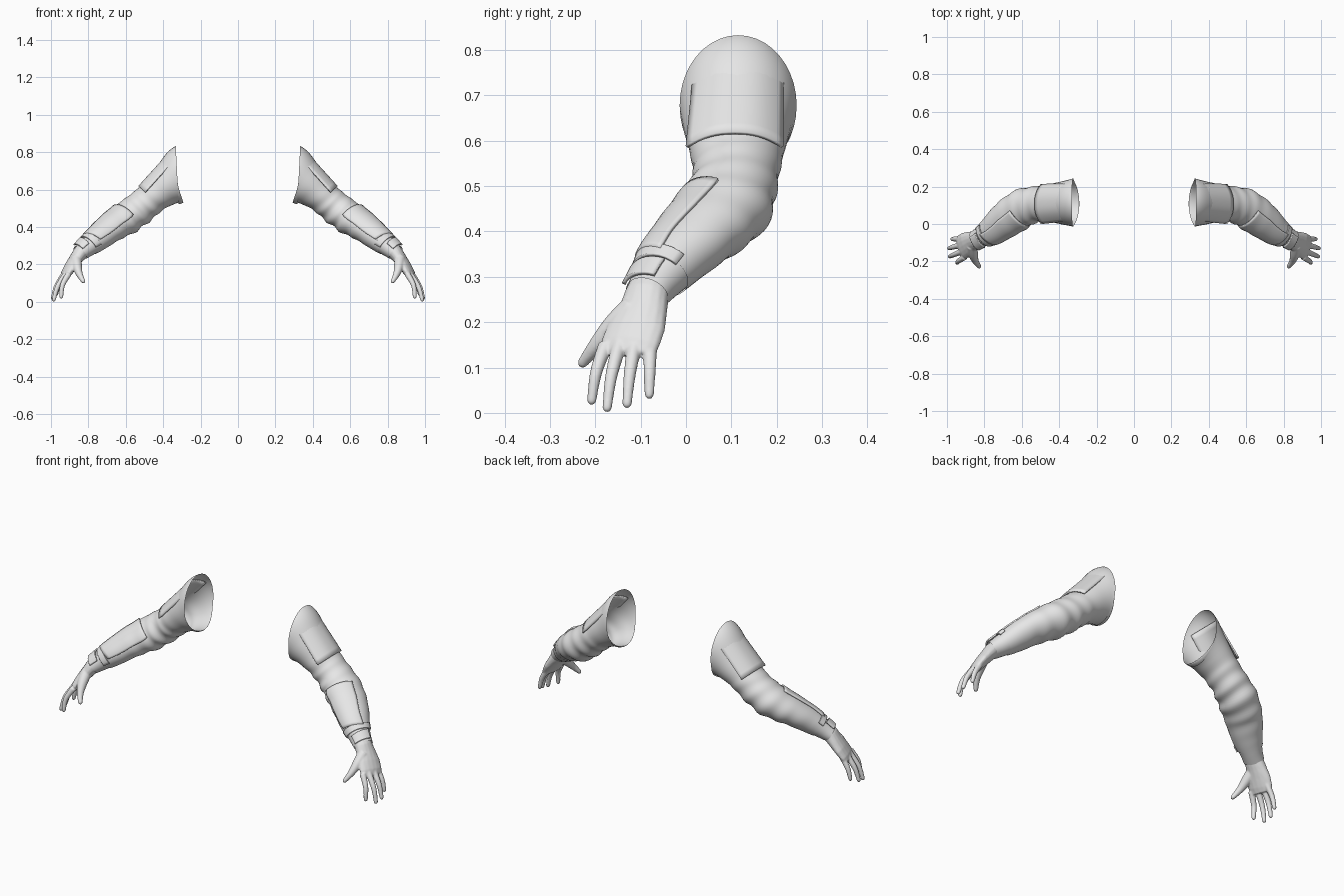
import bpy, bmesh
from math import sin, cos, pi, exp, radians
from mathutils import Vector

if "Cube" in bpy.data.objects:
    bpy.data.objects.remove(bpy.data.objects["Cube"], do_unlink=True)

grey = bpy.data.materials.new("light_grey")
grey.use_nodes = True
grey.diffuse_color = (0.8, 0.8, 0.8, 1)
grey.node_tree.nodes["Principled BSDF"].inputs["Base Color"].default_value = (0.8, 0.8, 0.8, 1)

# Arm sections from shoulder to wrist: centre, half width, half height
ARM = [((.325, .115, .678), .126, .152), ((.36, .113, .64), .117, .118),
       ((.445, .112, .57), .099, .087), ((.515, .108, .51), .091, .085),
       ((.595, .085, .45), .099, .085), ((.68, .03, .395), .092, .073),
       ((.755, -.03, .335), .074, .063), ((.81, -.065, .29), .057, .051),
       ((.845, -.086, .262), .052, .043)]


def spline(values, s):
    """Smooth interpolation through a list of vectors."""
    i = max(0, min(int(s), len(values) - 2))
    f = s - i
    a, b, c, d = (values[max(0, min(k, len(values) - 1))] for k in range(i - 1, i + 3))
    return b + (c - a) * (f / 2) + (a * 2 - b * 5 + c * 4 - d) * (f * f / 2) \
        + (b * 3 - a - c * 3 + d) * (f ** 3 / 2)


CENTRES = [Vector(c) for c, _, _ in ARM]
RADII = [Vector((u, v)) for _, u, v in ARM]


def arm_point(s, angle, offset=0.0):
    """Point on the sleeve; 0 is the back, 90 the top, 180 the front."""
    t = (spline(CENTRES, s + .05) - spline(CENTRES, max(0, s - .05))).normalized()
    if s < 1.5:
        t = Vector((1, 0, -.05)).lerp(t, s / 1.5).normalized()
    u = Vector((0, 0, 1)).cross(t).normalized()
    v = t.cross(u)
    r = spline(RADII, s)
    # Cloth folds, strongest inside the elbow
    strength = .006 * exp(-((s - 3.6) / 1.3) ** 2) * (.6 - .4 * sin(angle))
    offset += strength * sin(s * 8 + 2.2 * cos(angle + .6))
    return spline(CENTRES, s) + u * cos(angle) * (r.x + offset) + v * sin(angle) * (r.y + offset)


def add_grid(bm, rows, closed=False, caps=False):
    vs = [[bm.verts.new(p) for p in row] for row in rows]
    n = len(vs[0])
    for a, b in zip(vs, vs[1:]):
        for j in range(n if closed else n - 1):
            k = (j + 1) % n
            bm.faces.new((a[j], a[k], b[k], b[j]))
    if caps:
        bm.faces.new(vs[0][::-1])
        bm.faces.new(vs[-1])


def finish(name, bm, thickness=0.0, blend=False):
    bmesh.ops.recalc_face_normals(bm, faces=bm.faces)
    mesh = bpy.data.meshes.new(name)
    bm.to_mesh(mesh)
    bm.free()
    mesh.materials.append(grey)
    ob = bpy.data.objects.new(name, mesh)
    bpy.context.collection.objects.link(ob)
    if thickness:
        m = ob.modifiers.new("thickness", "SOLIDIFY")
        m.thickness, m.offset = thickness, 0
    if blend:
        m = ob.modifiers.new("blend", "REMESH")
        m.mode, m.voxel_size, m.use_smooth_shade = "VOXEL", .004, True
        m = ob.modifiers.new("soften", "SMOOTH")
        m.factor, m.iterations = .5, 4
    m = ob.modifiers.new("other_arm", "MIRROR")
    m.use_mirror_merge = False
    bpy.ops.object.select_all(action="DESELECT")
    ob.select_set(True)
    bpy.context.view_layer.objects.active = ob
    bpy.ops.object.shade_smooth_by_angle(angle=radians(40))


def sleeve(name, s0, s1, steps, offset=0.0):
    bm = bmesh.new()
    add_grid(bm, [[arm_point(s0 + (s1 - s0) * i / steps, 2 * pi * j / 40, offset)
                   for j in range(40)] for i in range(steps + 1)], closed=True)
    finish(name, bm)


def panel(name, s0, s1, a0, a1, offset, thickness, skew=0.0):
    bm = bmesh.new()
    rows = []
    for i in range(15):
        rows.append([arm_point(s0 + (s1 - s0) * i / 14 + skew * j / 12,
                               radians(a0 + (a1 - a0) * j / 12), offset) for j in range(13)])
    add_grid(bm, rows)
    finish(name, bm, thickness)


# Sleeves and cuffs
sleeve("sleeves", 0, 6.65, 70, .003)
sleeve("cuffs", 6.3, 8, 16, 0)

# Raised cloth panels on the forearms and wrists
panel("forearm_panels", 4.25, 6.5, 78, 168, .008, .008, -.25)
panel("sleeve_hems", 6.35, 6.75, 35, 190, .006, .008)
panel("wrist_flaps", 6.85, 7.75, 60, 150, .008, .009, .2)

# Curved plates over the upper arms
bm = bmesh.new()
top, bottom = Vector((.385, .116, .777)), Vector((.53, .107, .617))
out = Vector((.74, 0, .67))
plate = []
for i in range(9):
    a = i / 8
    row = []
    for j in range(17):
        b = j / 8 - 1
        row.append(top.lerp(bottom, a) + Vector((0, (.098 + .007 * a) * b, 0))
                   - out * .046 * abs(b) ** 2.4)
    plate.append(row)
add_grid(bm, plate)
finish("shoulder_plates", bm, .008)


# Hands: palm, fingers and thumb blended into one skin
def tube(bm, sections, side):
    rows = []
    for i, (c, ru, rv) in enumerate(sections):
        before = Vector(sections[max(0, i - 1)][0])
        after = Vector(sections[min(len(sections) - 1, i + 1)][0])
        t = (after - before).normalized()
        u = (side - t * side.dot(t)).normalized()
        v = t.cross(u)
        rows.append([Vector(c) + u * ru * cos(k * pi / 8) + v * rv * sin(k * pi / 8)
                     for k in range(16)])
    add_grid(bm, rows, closed=True, caps=True)


def digit(bm, points, radii, side):
    """Tapered finger along a smooth path with a rounded tip."""
    path = [Vector(p) for p in points]
    size = [Vector((r, r)) for r in radii]
    n = len(path) - 1
    sections = []
    for i in range(13):
        s = n * i / 12
        r = spline(size, s).x
        sections.append((spline(path, s), r, r))
    tip, r = path[-1], radii[-1]
    ahead = (path[-1] - path[-2]).normalized()
    sections.append((tip + ahead * r * .6, r * .75, r * .75))
    sections.append((tip + ahead * r * .9, r * .35, r * .35))
    tube(bm, sections, side)


bm = bmesh.new()
across = Vector((.25, .97, 0))
tube(bm, [((.828, -.078, .28), .048, .038), ((.845, -.086, .26), .05, .039),
          ((.868, -.094, .228), .055, .034), ((.893, -.108, .192), .066, .03),
          ((.916, -.122, .155), .067, .025), ((.93, -.128, .13), .06, .017)], across)
FINGERS = [((.905, -.177, .15), (.938, -.198, .09), (.945, -.208, .027)),
           ((.92, -.147, .15), (.965, -.165, .08), (.985, -.174, .011)),
           ((.928, -.113, .15), (.97, -.124, .085), (.99, -.130, .02)),
           ((.922, -.079, .155), (.957, -.08, .095), (.972, -.081, .04))]
for points in FINGERS:
    digit(bm, points, (.0165, .0135, .0105), across)
digit(bm, ((.866, -.115, .232), (.86, -.16, .19), (.848, -.198, .148), (.827, -.228, .11)),
      (.03, .026, .018, .0115), across)
finish("hands", bm, blend=True)
